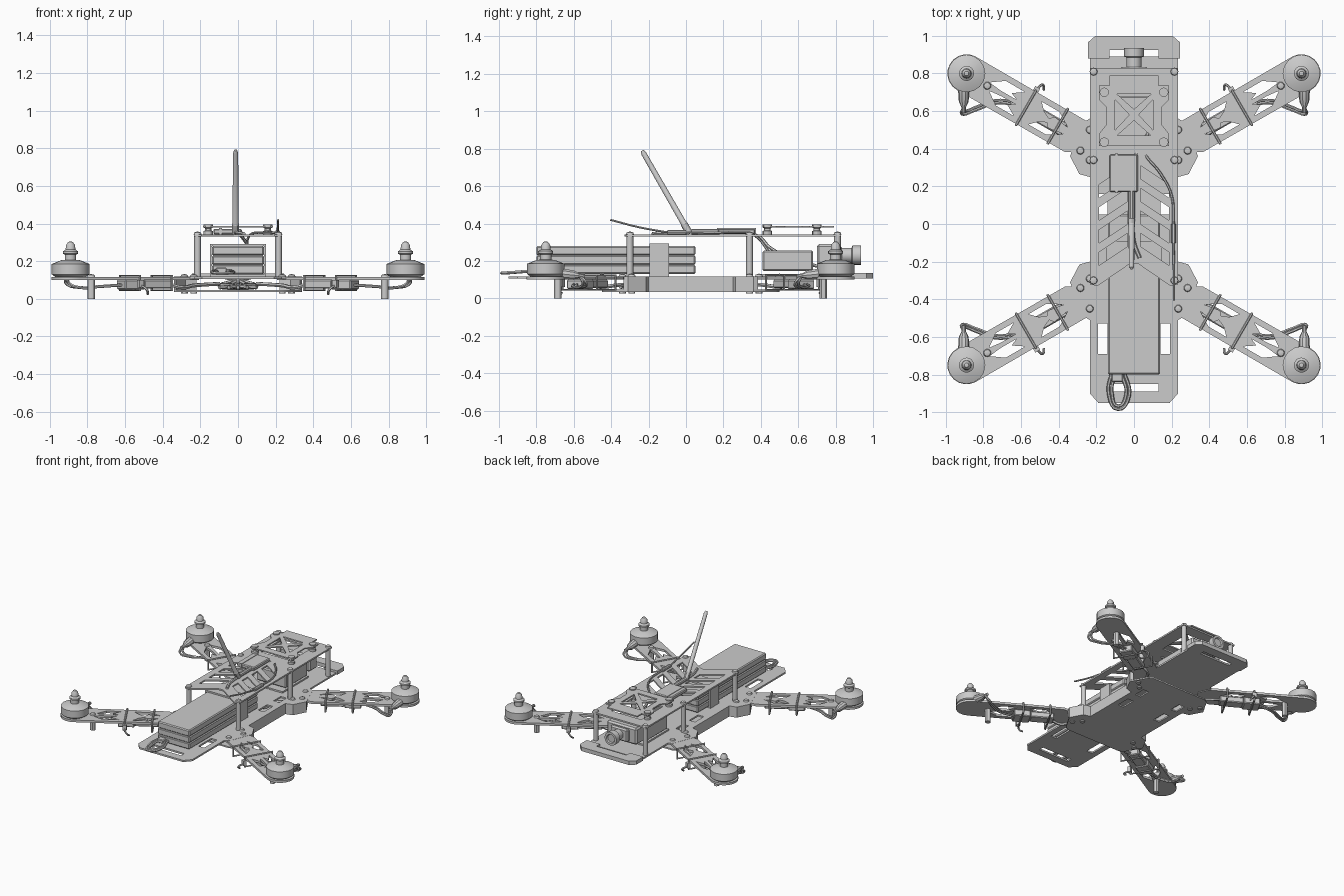
import bpy, bmesh, math
from mathutils import Matrix, Vector

if "Cube" in bpy.data.objects:
    bpy.data.objects.remove(bpy.data.objects["Cube"])

def add(name, mesh):
    ob = bpy.data.objects.new(name, mesh)
    bpy.context.collection.objects.link(ob)
    return ob

def from_bm(name, bm):
    bmesh.ops.recalc_face_normals(bm, faces=bm.faces)
    me = bpy.data.meshes.new(name)
    bm.to_mesh(me)
    bm.free()
    return add(name, me)

def from_curve(name, cu):
    tmp = add("tmp", cu)
    dg = bpy.context.evaluated_depsgraph_get()
    me = bpy.data.meshes.new_from_object(tmp.evaluated_get(dg))
    bpy.data.objects.remove(tmp)
    return add(name, me)

def box(name, lo, hi, bevel=0):
    bm = bmesh.new()
    bmesh.ops.create_cube(bm, size=1)
    lo, hi = Vector(lo), Vector(hi)
    bm.transform(Matrix.Translation((lo + hi) / 2) @ Matrix.Diagonal((*(hi - lo), 1)))
    if bevel:
        bmesh.ops.bevel(bm, geom=bm.edges[:], offset=bevel, segments=1, affect='EDGES')
    return from_bm(name, bm)

def lathe(name, prof, loc=(0, 0, 0), n=16, axis=(0, 0, 1)):
    bm = bmesh.new()
    vs = [bm.verts.new((r, 0, z)) for r, z in prof]
    es = [bm.edges.new(p) for p in zip(vs, vs[1:])]
    bmesh.ops.spin(bm, geom=vs + es, cent=(0, 0, 0), axis=(0, 0, 1), angle=math.tau, steps=n)
    bmesh.ops.remove_doubles(bm, verts=bm.verts[:], dist=1e-4)
    bm.transform(Matrix.Translation(loc) @ Vector((0, 0, 1)).rotation_difference(Vector(axis)).to_matrix().to_4x4())
    return from_bm(name, bm)

def cyl(name, loc, r, h, n=12, axis=(0, 0, 1)):
    return lathe(name, [(0, 0), (r, 0), (r, h), (0, h)], loc, n, axis)

def plate(name, outer, holes, z0, z1):
    cu = bpy.data.curves.new(name, 'CURVE')
    cu.dimensions, cu.fill_mode, cu.extrude = '2D', 'BOTH', (z1 - z0) / 2
    for pts in [outer] + holes:
        s = cu.splines.new('POLY')
        s.points.add(len(pts) - 1)
        s.use_cyclic_u = True
        for p, q in zip(s.points, pts):
            p.co = (q[0], q[1], 0, 1)
    ob = from_curve(name, cu)
    ob.data.transform(Matrix.Translation((0, 0, (z0 + z1) / 2)))
    return ob

def wire(name, pts, r, smooth=True, cyclic=False):
    cu = bpy.data.curves.new(name, 'CURVE')
    cu.dimensions, cu.bevel_depth, cu.bevel_resolution = '3D', r, 1
    cu.resolution_u, cu.use_fill_caps = 5, True
    s = cu.splines.new('BEZIER')
    s.bezier_points.add(len(pts) - 1)
    s.use_cyclic_u = cyclic
    for p, q in zip(s.bezier_points, pts):
        p.co = q
        p.handle_left_type = p.handle_right_type = 'AUTO' if smooth else 'VECTOR'
    return from_curve(name, cu)

def sym(half):
    return half + [(-x, y) for x, y in reversed(half)]

def flip(pts):
    return [(-x, y) for x, y in pts]

def rect(x0, y0, x1, y1):
    return [(x0, y0), (x1, y0), (x1, y1), (x0, y1)]

def quads(ob):
    # copy to the other three corners, mirrored about x = 0 and y = 0.025
    for sx, sy in ((-1, 1), (1, -1), (-1, -1)):
        me = ob.data.copy()
        me.transform(Matrix.Translation((0, .025, 0)) @ Matrix.Diagonal((sx, sy, 1, 1)) @ Matrix.Translation((0, -.025, 0)))
        if sx * sy < 0:
            me.flip_normals()
        add(ob.name, me)

# main deck with arm flares
side_holes = [rect(.14, -.69, .19, -.53), rect(.14, .05, .19, .16), rect(.14, .24, .19, .33)]
side_holes += [flip(h) for h in side_holes]
deck = sym([(.235, .89), (.235, .56), (.27, .54), (.34, .36), (.29, .265), (.235, .25), (.235, -.2), (.29, -.215),
            (.34, -.31), (.27, -.49), (.235, -.51), (.235, -.9), (.19, -.95)])
plate("main_deck", deck, side_holes + [rect(-.13, -.89, .13, -.85)], .105, .118)
plate("front_bumper", sym([(.13, .88), (.13, .925)][::-1] + [(.13, .88), (.245, .88), (.245, .965), (.205, 1)][1:]),
      [], .105, .135)

# lower deck and the side walls between the arms
low = sym([(.235, .5), (.27, .48), (.34, .36), (.29, .265), (.235, .25), (.235, -.2), (.29, -.215),
           (.34, -.31), (.27, -.43), (.235, -.45)])
plate("lower_deck", low, side_holes[1:3] + side_holes[4:], .035, .046)
wall = [(.235, .25), (.29, .265), (.34, .36), (.33, .385), (.318, .36), (.28, .285), (.22, .265),
        (.22, -.215), (.28, -.235), (.318, -.31), (.33, -.335), (.34, -.31), (.29, -.215), (.235, -.2)]
plate("side_wall", wall, [], .046, .105)
plate("side_wall", flip(wall), [], .046, .105)

# top deck with slanted ribs
ribs = [[(.035, y), (.185, y - .1), (.185, y - .03), (.035, y + .07)] for y in (-.12, 0, .12, .24)]
plate("top_deck", sym([(.235, .83), (.235, -.32), (.195, -.33), (.02, -.21)]),
      ribs + [flip(r) for r in ribs] + [rect(-.13, .47, .13, .74)], .33, .342)
for x in (-.215, .215):
    for y in (-.3, .34, .81):
        cyl("standoff", (x, y, .118), .018, .212)
        lathe("standoff_screw", [(0, 0), (.021, 0), (.018, .01), (0, .016)], (x, y, .342), 12)

# camera guard plate on dampers
tri = [[(-.09, .69), (.09, .69), (0, .61)], [(-.09, .47), (.09, .47), (0, .55)],
       [(.1, .66), (.1, .5), (.025, .58)], [(-.1, .66), (-.1, .5), (-.025, .58)]]
plate("guard_plate", sym([(.13, .79), (.13, .735), (.185, .735), (.185, .66), (.145, .62), (.145, .53), (.185, .48), (.185, .415)]),
      tri, .378, .388)
for x in (-.158, .158):
    for y in (.435, .70):
        lathe("damper", [(0, 0), (.025, 0), (.025, .018), (.017, .023), (.017, .033), (.025, .038), (.025, .055), (0, .055)],
              (x, y, .341), 12)

# camera, lens and receiver
box("camera_body", (-.13, .70, .16), (.13, .80, .29), .012)
box("camera_front", (-.075, .80, .18), (.075, .835, .28), .01)
lathe("camera_lens", [(0, 0), (.04, 0), (.04, .05), (.052, .055), (.052, .10), (.035, .10), (.03, .09), (0, .09)],
      (0, .835, .23), 16, (0, 1, 0))
box("receiver", (-.13, .41, .145), (.13, .68, .255), .008)
box("control_board", (-.12, .38, .118), (.12, .70, .13))

# battery of three cells with strap and leads
for i in range(3):
    z = .13 + i * .05
    box("battery_cell", (-.138, -.80, z), (.138, .05, z + .05), .007)
box("battery_wrap", (-.132, -.795, .132), (.132, .045, .276))
for lo, hi in (((-.15, .28), (.15, .292)), ((-.15, .116), (.15, .13)), ((-.15, .12), (-.138, .29)), ((.138, .12), (.15, .29))):
    box("battery_strap", (lo[0], -.195, lo[1]), (hi[0], -.09, hi[1]))
for k in (0, .018):
    wire("battery_lead", [(-.12 + k, -.79, .15), (-.135 + k, -.9, .14), (-.085, -.985 + k, .135), (-.025 - k, -.91, .14),
                          (-.05 - k, -.79, .15)], .009)
box("battery_plug", (-.12, -.84, .135), (-.06, -.79, .165), .005)

# video transmitter and antennas
box("transmitter", (-.13, .17, .343), (.02, .37, .372), .006)
box("transmitter_band", (-.10, .165, .343), (-.085, .375, .376))
cyl("antenna_socket", (-.013, .03, .355), .017, .15, 10, (0, 1, 0))
tip = Vector((-.013, -.235, .79))
base = Vector((-.013, .02, .345))
L = (tip - base).length
lathe("antenna", [(0, 0), (.019, 0), (.019, .06), (.016, .065), (.014, L - .02), (.008, L), (0, L)], base, 12, tip - base)
cyl("receiver_tube", (.21, -.1, .353), .014, .1, 10, (0, 1, 0))
wire("receiver_aerial", [(.21, -.1, .353), (.212, -.25, .38), (.213, -.405, .42)], .006)
wire("receiver_cable", [(.21, 0, .353), (.2, .15, .35), (.14, .27, .352), (.06, .37, .335), (.05, .45, .24)], .007)
wire("camera_cable", [(-.02, .3, .355), (.02, .39, .33), (.06, .45, .27), (.1, .6, .2), (.1, .71, .17)], .009)
wire("aerial_lead", [(.03, -.18, .345), (0, -.1, .35), (-.01, .0, .35)], .011)
for i in range(5):
    x = -.1 + i * .05
    wire("power_wire", [(x, .4, .12), (-x, .28, .07), (x * .6, .05, .06), (-x, -.2, .075), (x, -.35, .06)], .01)

# one arm, in arm coordinates: t from motor inward, w across
C, S = math.cos(math.radians(30)), math.sin(math.radians(30))
MX, MY = .89, .80
def A(t, w, *z):
    return (MX - C * t - S * w, MY - S * t + C * w, *z)
def arm_box(name, t0, t1, w0, w1, z0, z1, bevel=0):
    ob = box(name, (t0, w0, z0), (t1, w1, z1), bevel)
    ob.data.transform(Matrix(((-C, -S, 0, MX), (-S, C, 0, MY), (0, 0, 1, 0), (0, 0, 0, 1))))
    ob.data.flip_normals()
    return ob

tipring = [A(-.102 * math.cos(a), .102 * math.sin(a)) for a in [math.radians(-90 + 18 * i) for i in range(11)]]
holes = [[(.13, .02), (.2, .07), (.32, .07), (.26, .03), (.3, .012), (.2, .012)],
         [(.15, -.02), (.22, -.07), (.33, -.07), (.27, -.035), (.31, -.012), (.22, -.012)],
         [(.42, .07), (.53, .07), (.61, .02), (.52, .035), (.5, .012), (.46, .03)],
         [(.42, -.07), (.53, -.07), (.61, -.02), (.52, -.035), (.5, -.012), (.46, -.03)]]
parts = [plate("arm", tipring + [A(.69, .1), A(.76, .05), A(.76, -.05), A(.66, -.1)],
               [[A(*p) for p in h] for h in holes], .1, .117)]
parts.append(arm_box("speed_controller", .31, .43, -.05, .05, .05, .1, .006))
parts.append(arm_box("speed_controller_tail", .43, .6, -.04, .04, .055, .1, .006))
for t in (.365, .56):
    parts.append(wire("cable_tie", [A(t, -.107, .046), A(t, .107, .046), A(t, .107, .123), A(t, -.107, .123)], .007, False, True))
parts.append(arm_box("tie_latch", .35, .38, .1, .125, .06, .1))
parts.append(wire("tie_tail", [A(.365, .115, .07), A(.38, .15, .05), A(.4, .13, .025)], .007))
# motor with prop nut
parts.append(lathe("motor", [(0, .115), (.08, .115), (.1, .13), (.1, .185), (.05, .205), (.03, .207), (.03, .235), (.04, .24),
                             (.04, .252), (.026, .262), (.024, .285), (.012, .302), (0, .305)], (MX, MY, 0), 16))
parts.append(lathe("motor_lead_boot", [(0, 0), (.03, 0), (.026, .06), (.012, .09), (.012, .12), (0, .12)],
                   (.905, .71, .13), 10, (0, -1, -.1)))
for k in (0, .016):
    parts.append(wire("motor_wire", [(.905, .62, .12), (.915 - k, .585 + k, .085), (.84, .605 + k, .06),
                                     (.74, .64 + k, .065), (.6, .63 + k, .075)], .008))
parts.append(wire("power_lead", [A(.58, .02, .08), A(.66, .04, .06), A(.75, 0, .07), (.1, .3, .08)], .011))
# landing post and screws
parts.append(cyl("landing_post", (.78, .735, 0), .02, .1))
for p in ((.78, .735), (.285, .39), (.235, .34), (.235, .5)):
    parts.append(lathe("screw", [(0, 0), (.021, 0), (.017, .01), (0, .015)], (*p, .117), 12))
for p in ((.285, .39), (.235, .34)):
    parts.append(cyl("lower_screw", (*p, .027), .018, .01))
for ob in parts:
    quads(ob)

for ob in bpy.context.scene.objects:
    ob.select_set(True)
    bpy.context.view_layer.objects.active = ob
bpy.ops.object.shade_smooth_by_angle(angle=math.radians(30))
